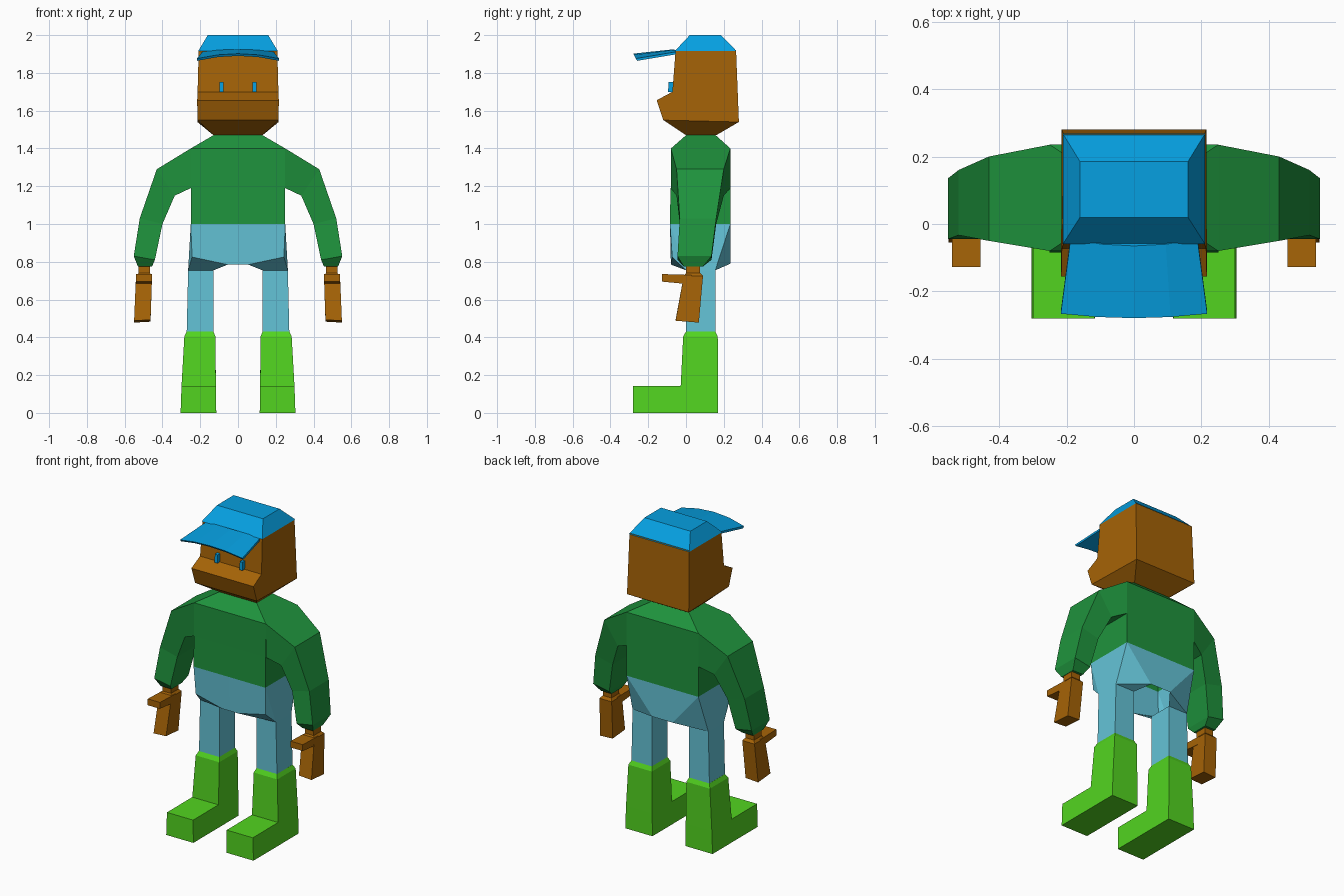
import bpy, bmesh

if "Cube" in bpy.data.objects:
    bpy.data.objects.remove(bpy.data.objects["Cube"])


def colour(name, r, g, b):
    m = bpy.data.materials.new(name)
    m.diffuse_color = [(c / 255) ** 2.2 for c in (r, g, b)] + [1]
    m.use_nodes = True
    m.node_tree.nodes["Principled BSDF"].inputs["Base Color"].default_value = m.diffuse_color
    return m


SKIN = colour("brown skin", 164, 99, 15)
BLUE = colour("cap blue", 14, 158, 224)
GREEN = colour("sweater green", 36, 146, 63)
PANTS = colour("light blue trousers", 100, 194, 214)
LIME = colour("lime boots", 83, 211, 37)


def finish(bm, name, mat, mirror):
    bmesh.ops.recalc_face_normals(bm, faces=bm.faces)
    me = bpy.data.meshes.new(name)
    bm.to_mesh(me)
    bm.free()
    me.materials.append(mat)
    ob = bpy.data.objects.new(name, me)
    bpy.context.collection.objects.link(ob)
    if mirror:
        mod = ob.modifiers.new("mirror", 'MIRROR')
        mod.use_mirror_merge = False
    return ob


def loft(rings, start=True, end=True):
    """Join equal rings of points with quads, optionally capping the ends."""
    bm = bmesh.new()
    rows = [[bm.verts.new(p) for p in ring] for ring in rings]
    n = len(rows[0])
    for a, b in zip(rows, rows[1:]):
        for i in range(n):
            j = (i + 1) % n
            bm.faces.new((a[i], a[j], b[j], b[i]))
    if start:
        bm.faces.new(rows[0])
    if end:
        bm.faces.new(rows[-1])
    return bm


def rect(z, x0, x1, y0, y1):
    return [(x0, y0, z), (x1, y0, z), (x1, y1, z), (x0, y1, z)]


# head: side profile (y, z, half width) pulled across x, plus a tapered jaw
head = [(-.12, 1.55, .215), (-.155, 1.655, .216), (-.072, 1.70, .214),
        (-.055, 1.92, .208), (.265, 1.92, .208), (.28, 1.54, .215)]
bm = loft([[(s * w, y, z) for y, z, w in head] for s in (-1, 1)])
bm.faces.ensure_lookup_table()
bottom = min(bm.faces, key=lambda f: f.calc_center_median().z)
bmesh.ops.delete(bm, geom=[bottom], context='FACES_ONLY')
finish(bm, "head", SKIN, False)
chin = [(-.215, -.12, 1.55), (.215, -.12, 1.55), (.215, .28, 1.54), (-.215, .28, 1.54)]
finish(loft([chin, rect(1.47, -.13, .13, 0, .16)], False, True), "jaw", SKIN, False)
finish(loft([rect(1.70, .077, .097, -.095, -.06),
             rect(1.752, .077, .097, -.092, -.055)]), "eye", BLUE, True)

# cap crown and arched brim
finish(loft([rect(1.915, -.211, .211, -.06, .268),
             rect(2.0, -.16, .16, .02, .185)], False), "cap_crown", BLUE, False)
T = (-1, -.5, 0, .5, 1)


def brim_ring(w, y, bow, z, droop):
    top = [(w * t, y - bow * (1 - t * t), z - droop * t * t) for t in T]
    return top + [(x, yy + .008, zz - .012) for x, yy, zz in reversed(top)]


finish(loft([brim_ring(.188, -.045, .02, 1.925, .012),
             brim_ring(.217, -.266, .013, 1.902, .026)]), "cap_brim", BLUE, False)

# sweater body, with its sides opened where the sleeves join
bm = loft([rect(1.0, -.25, .25, -.085, .235), rect(1.19, -.25, .25, -.082, .235),
           rect(1.40, -.25, .25, -.08, .235), rect(1.47, -.13, .13, 0, .157)], False)
bm.normal_update()
holes = [f for f in bm.faces
         if abs(f.normal.x) > .9 and f.calc_center_median().z > 1.19]
bmesh.ops.delete(bm, geom=holes, context='FACES')
finish(bm, "sweater_body", GREEN, False)

# sleeves: outer x, z, inner x, z, front y, back y
sleeve = [(.25, 1.40, .25, 1.19, -.08, .235), (.43, 1.29, .335, 1.15, -.05, .2),
          (.52, 1.03, .40, 1.0, -.033, .16), (.552, .83, .44, .81, -.045, .135),
          (.53, .775, .455, .775, -.012, .09)]
finish(loft([[(xo, y0, zo), (xo, y1, zo), (xi, y1, zi), (xi, y0, zi)]
             for xo, zo, xi, zi, y0, y1 in sleeve], False), "sleeve", GREEN, True)

# wrist and hand, with a block thumb pointing forward
finish(loft([rect(.785, .467, .527, 0, .075), rect(.74, .467, .527, 0, .075),
             rect(.725, .455, .54, -.012, .09),
             [(.463, -.055, .493), (.55, -.055, .488),
              (.55, .068, .478), (.463, .068, .483)]]), "hand", SKIN, True)
finish(loft([[(x, -.127, z) for x, z in ((.455, .695), (.54, .695), (.54, .735), (.455, .735))],
             [(x, .03, z) for x, z in ((.455, .68), (.54, .68), (.54, .73), (.455, .73))]]),
       "thumb", SKIN, True)

# hips: right half, open underneath between the legs
bm = bmesh.new()
pts = {"a": (0, -.085, 1), "b": (.25, -.085, 1), "c": (.25, .235, 1), "d": (0, .235, 1),
       "e": (0, -.08, .785), "f": (.055, -.08, .785), "g": (.243, -.073, .825),
       "h": (.13, 0, .755), "i": (.264, 0, .755), "j": (.264, .155, .755),
       "k": (.13, .155, .755), "l": (.07, .235, .79), "m": (0, .235, .79)}
v = {k: bm.verts.new(p) for k, p in pts.items()}
for face in ("abgfe", "fgih", "bcji", "big", "cdml", "clj", "ljk"):
    bm.faces.new([v[k] for k in face])
finish(bm, "hips", PANTS, True)

# trouser legs
finish(loft([rect(.755, .13, .264, 0, .155), rect(.41, .13, .272, 0, .155)],
            False, False), "trouser_leg", PANTS, True)

# boots: L-shaped profile (y, z, inner x, outer x) and a bevelled collar
boot = [(-.28, 0, .115, .304), (-.28, .143, .117, .299), (-.028, .143, .117, .299),
        (-.015, .405, .12, .284), (.168, .405, .12, .284), (.17, .143, .117, .299),
        (.17, 0, .115, .304)]
finish(loft([[(p[i], p[0], p[1]) for p in boot] for i in (2, 3)]), "boot", LIME, True)
finish(loft([rect(.405, .12, .284, -.015, .168), rect(.43, .13, .272, 0, .155)],
            False), "boot_collar", LIME, True)
